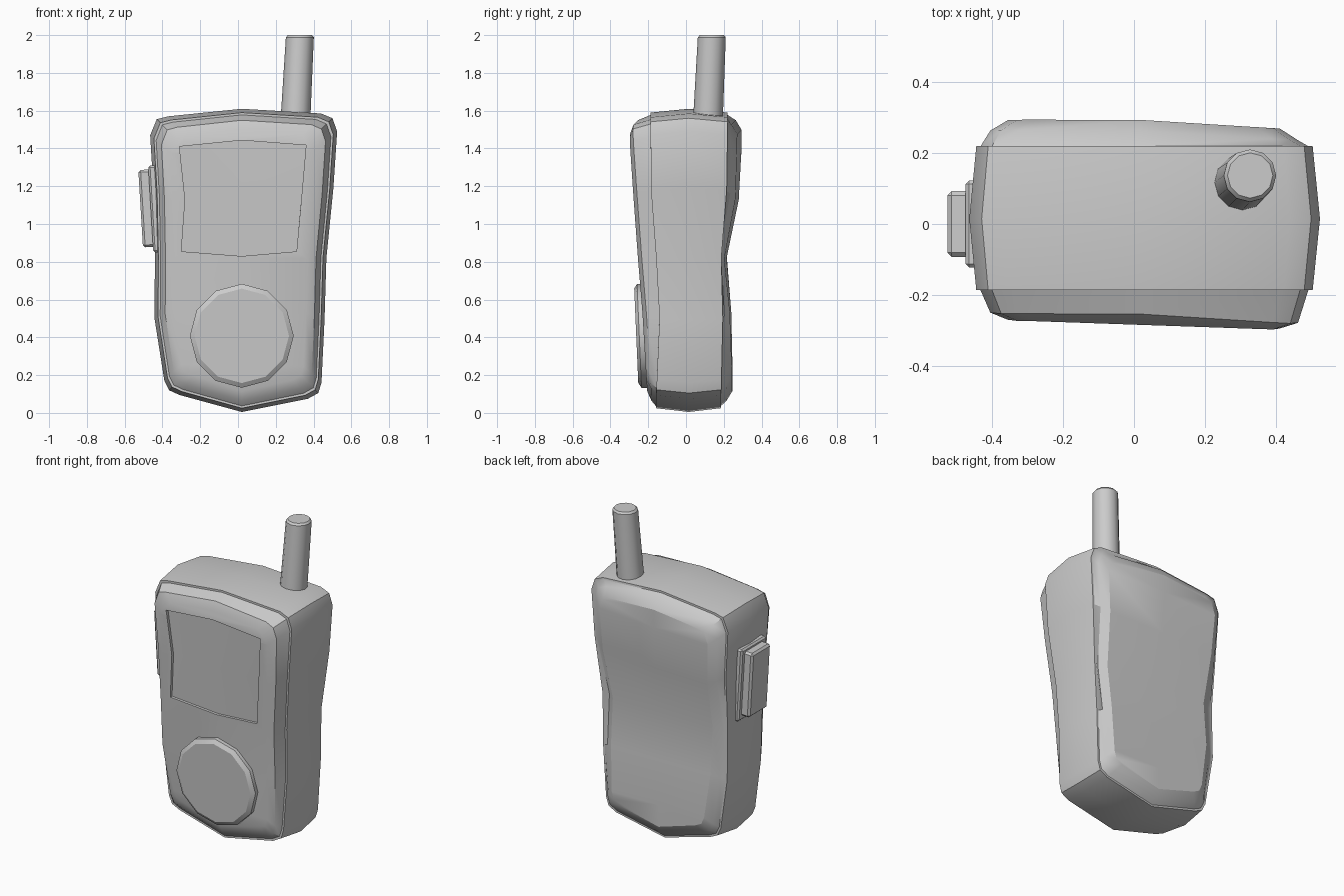
import bpy, bmesh, math
from mathutils import Matrix, Vector

if "Cube" in bpy.data.objects:
    bpy.data.objects.remove(bpy.data.objects["Cube"])

CX, CZ = 0.02, 0.80


def lerp(table, z):
    if z <= table[0][0]:
        return table[0][1]
    for (a, u), (b, v) in zip(table, table[1:]):
        if z <= b:
            return u + (v - u) * (z - a) / (b - a)
    return table[-1][1]


# depth of the front face, back face and shell seams by height
FRONT = [(0.12, -0.205), (0.70, -0.23), (0.85, -0.245), (1.2, -0.262), (1.48, -0.275)]
BACK = [(0.12, 0.245), (0.45, 0.247), (0.82, 0.215), (1.18, 0.29), (1.5, 0.295)]
SEAM_F = [(0.05, -0.16), (0.5, -0.14), (0.95, -0.165), (1.2, -0.187), (1.5, -0.187)]
SEAM_B = [(0.05, 0.185), (0.5, 0.195), (0.82, 0.187), (1.2, 0.217), (1.5, 0.22)]


def skew(x, z):
    return -0.025 * max(0, x) / 0.4 * z / 1.5


def front_y(x, z):
    return lerp(FRONT, z) + skew(x, z)


def finish(name, bm, angle=28):
    bmesh.ops.recalc_face_normals(bm, faces=bm.faces)
    me = bpy.data.meshes.new(name)
    bm.to_mesh(me)
    bm.free()
    ob = bpy.data.objects.new(name, me)
    bpy.context.collection.objects.link(ob)
    me.shade_smooth()
    me.set_sharp_from_angle(angle=math.radians(angle))
    return ob


def bridge(bm, a, b):
    n = len(a)
    for i in range(n):
        j = (i + 1) % n
        bm.faces.new((a[i], a[j], b[j], b[i]))


# body outline: paired left and right points from top to bottom
LEFT = [(-0.37, 1.57), (-0.43, 1.555), (-0.465, 1.47), (-0.447, 1.17), (-0.44, 0.83),
        (-0.442, 0.5), (-0.39, 0.17), (-0.365, 0.12), (-0.31, 0.095)]
RIGHT = [(0.44, 1.585), (0.50, 1.56), (0.525, 1.49), (0.505, 1.19), (0.468, 0.82),
         (0.458, 0.49), (0.442, 0.16), (0.425, 0.105), (0.37, 0.075)]
OUTLINE = [(CX, 1.61)] + RIGHT + [(CX, 0.005)] + LEFT[::-1]
N = len(OUTLINE)


def ring(bm, inset, table, dy=0.0, use_skew=False):
    vs = []
    for x, z in OUTLINE:
        x = CX + (x - CX) * (1 - inset / 0.49)
        z = CZ + (z - CZ) * (1 - inset / 0.80)
        y = lerp(table, z) + dy + (skew(x, z) if use_skew else 0)
        vs.append(bm.verts.new((x, y, z)))
    return vs


def cap(bm, r, table):
    # centre column lets the curved face bend by height
    rows = [(r[i], r[N - i]) for i in range(1, 10)]
    mid = []
    for a, b in rows[2:7]:
        z = (a.co.z + b.co.z) / 2
        mid.append(bm.verts.new((CX, lerp(table, z), z)))
    for k in range(4):
        (a, b), (c, d) = rows[k + 2], rows[k + 3]
        bm.faces.new((a, mid[k], mid[k + 1], c))
        bm.faces.new((mid[k], b, d, mid[k + 1]))
    bm.faces.new([r[0], r[1], r[2], r[3], mid[0], r[N - 3], r[N - 2], r[N - 1]])
    bm.faces.new([mid[4]] + r[7:14])


bm = bmesh.new()
rings = [ring(bm, 0.11, FRONT, 0, True), ring(bm, 0.06, FRONT, 0.022, True),
         ring(bm, 0.032, SEAM_F), ring(bm, 0.02, SEAM_F),
         ring(bm, 0.0, [(0, 0.015)]),
         ring(bm, 0.02, SEAM_B), ring(bm, 0.032, SEAM_B),
         ring(bm, 0.06, BACK, -0.03, True), ring(bm, 0.11, BACK, 0, True)]
for a, b in zip(rings, rings[1:]):
    bridge(bm, a, b)
cap(bm, rings[0], FRONT)
cap(bm, rings[-1], BACK)
body = finish("body", bm)

# recessed screen, cut with a prism whose floor follows the front
screen = [(-0.31, 1.41), (CX, 1.443), (0.36, 1.417), (0.335, 1.13),
          (0.31, 0.855), (CX, 0.83), (-0.30, 0.855), (-0.28, 1.13)]
bm = bmesh.new()
outer = [bm.verts.new((x, -0.5, z)) for x, z in screen]
floor = [bm.verts.new((x, front_y(x, z) + 0.018, z)) for x, z in screen]
centre = bm.verts.new((CX, front_y(CX, 1.13) + 0.018, 1.13))
bridge(bm, outer, floor)
bm.faces.new(outer)
for i in range(8):
    bm.faces.new((floor[i], floor[(i + 1) % 8], centre))
cutter = finish("screen_cutter", bm)
cutter.hide_render = True
mod = body.modifiers.new("screen_recess", 'BOOLEAN')
mod.object = cutter
mod.operation = 'DIFFERENCE'
mod.solver = 'EXACT'
bpy.context.view_layer.objects.active = body
bpy.ops.object.modifier_apply(modifier=mod.name)
bpy.data.objects.remove(cutter)
body.data.shade_smooth()
body.data.set_sharp_from_angle(angle=math.radians(28))

# twelve-sided round speaker pad
bm = bmesh.new()
prev = None
for rad, off in ((0.275, 0.03), (0.275, -0.03), (0.25, -0.046)):
    cur = []
    for i in range(12):
        a = i * math.pi / 6
        x, z = CX + rad * math.sin(a), 0.408 + rad * math.cos(a)
        cur.append(bm.verts.new((x, lerp(FRONT, z) + off, z)))
    if prev:
        bridge(bm, prev, cur)
    else:
        bm.faces.new(cur)
    prev = cur
bm.faces.new(prev)
finish("speaker_pad", bm, 31)

# leaning antenna with a chamfered tip
bm = bmesh.new()
base, tip = Vector((0.303, 0.115, 1.53)), Vector((0.328, 0.137, 2.0))
prev = None
for t, rad in ((0, 0.079), (0.975, 0.074), (1, 0.064)):
    c = base.lerp(tip, t)
    cur = [bm.verts.new((c.x + rad * math.cos(i * math.pi / 6),
                         c.y + rad * math.sin(i * math.pi / 6), c.z)) for i in range(12)]
    if prev:
        bridge(bm, prev, cur)
    else:
        bm.faces.new(cur)
    prev = cur
bm.faces.new(prev)
finish("antenna", bm, 35)


# side button on its base plate, tilted with the body
def block(name, centre, size, bevel):
    bm = bmesh.new()
    bmesh.ops.create_cube(bm, size=1)
    bmesh.ops.scale(bm, vec=size, verts=bm.verts)
    bmesh.ops.bevel(bm, geom=bm.edges[:], offset=bevel, segments=1, affect='EDGES')
    bmesh.ops.transform(bm, matrix=Matrix.Translation(centre) @ Matrix.Rotation(-0.06, 4, 'Y'),
                        verts=bm.verts)
    finish(name, bm)


block("button_plate", (-0.437, 0, 1.08), (0.05, 0.245, 0.46), 0.01)
block("side_button", (-0.478, 0, 1.083), (0.075, 0.185, 0.41), 0.012)
